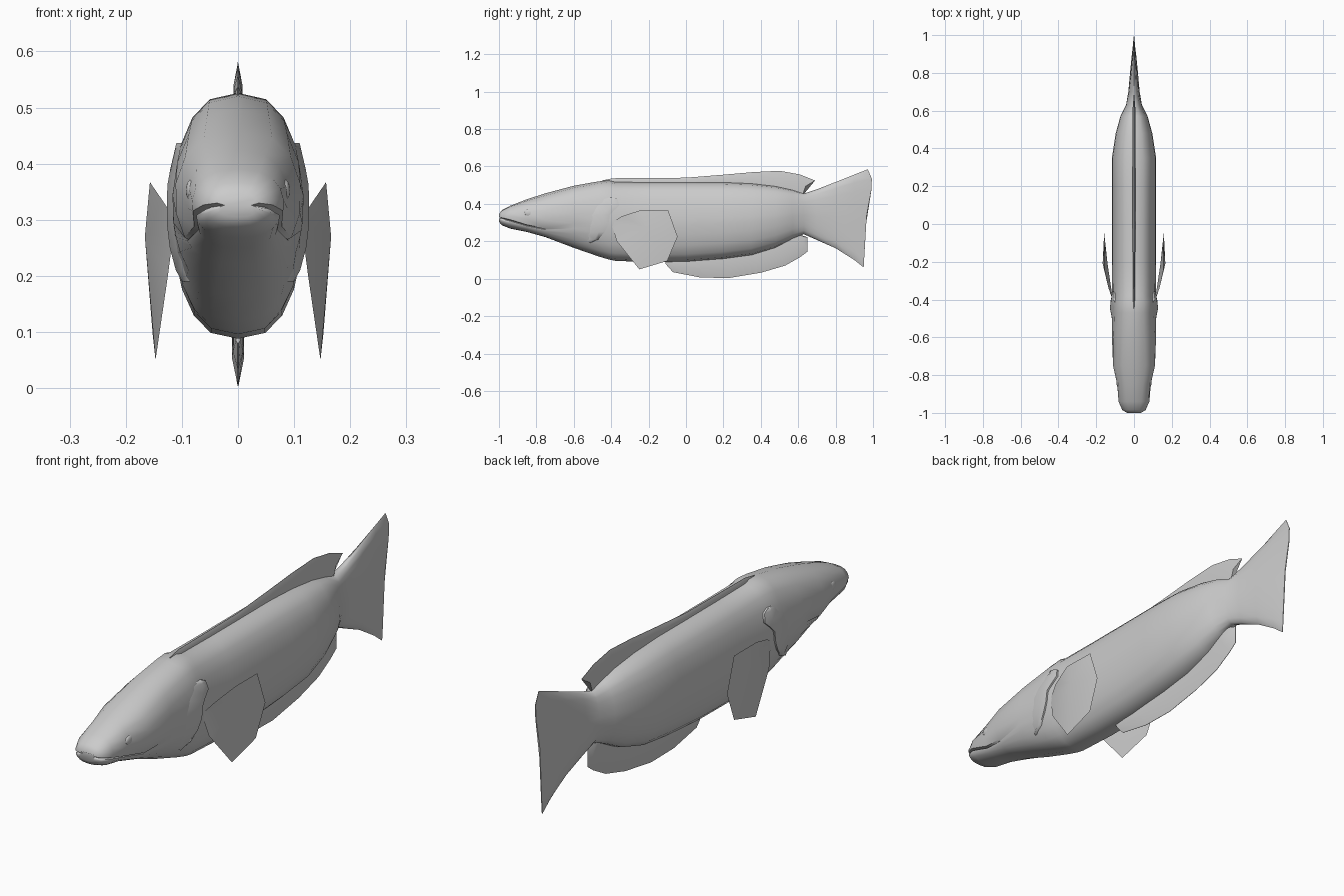
import bpy, bmesh, math

if "Cube" in bpy.data.objects:
    bpy.data.objects.remove(bpy.data.objects["Cube"], do_unlink=True)

grey = bpy.data.materials.new("plain grey")
grey.use_nodes = True
COLOR = (0.6, 0.6, 0.6, 1)
grey.diffuse_color = COLOR
grey.node_tree.nodes["Principled BSDF"].inputs["Base Color"].default_value = COLOR


def make(name, verts, faces, mirror=False, angle=40):
    """Mesh object with clean outward normals and smooth shading."""
    bm = bmesh.new()
    vs = [bm.verts.new(v) for v in verts]
    for f in faces:
        bm.faces.new([vs[i] for i in f])
    bmesh.ops.remove_doubles(bm, verts=bm.verts, dist=0.0004)
    bmesh.ops.recalc_face_normals(bm, faces=bm.faces)
    me = bpy.data.meshes.new(name)
    bm.to_mesh(me)
    bm.free()
    ob = bpy.data.objects.new(name, me)
    bpy.context.collection.objects.link(ob)
    me.materials.append(grey)
    if mirror:
        ob.modifiers.new("Mirror", 'MIRROR')
    bpy.ops.object.select_all(action='DESELECT')
    ob.select_set(True)
    bpy.context.view_layer.objects.active = ob
    bpy.ops.object.shade_smooth_by_angle(angle=math.radians(angle))
    return ob


def loft(rings):
    """Skin closed rings of equal length and cap both ends."""
    n = len(rings[0])
    verts = [p for r in rings for p in r]
    faces = [(k * n + i, k * n + (i + 1) % n, (k + 1) * n + (i + 1) % n, (k + 1) * n + i)
             for k in range(len(rings) - 1) for i in range(n)]
    faces += [tuple(range(n)), tuple(range(len(verts) - n, len(verts)))]
    return verts, faces


def lerp_table(table, t):
    for a, b in zip(table, table[1:]):
        if t <= b[0]:
            f = max(0, (t - a[0]) / (b[0] - a[0]))
            return [p + (q - p) * f for p, q in zip(a, b)]
    return list(table[-1])


# Body stations: y, top, bottom, half width
BODY = [(-1.0, .345, .305, .038), (-.985, .366, .286, .062), (-.94, .39, .268, .082),
        (-.85, .425, .25, .09), (-.75, .457, .222, .113), (-.6, .497, .165, .117),
        (-.47, .52, .12, .117), (-.41, .526, .102, .118), (-.38, .518, .096, .115),
        (-.2, .516, .088, .117), (0, .516, .09, .117), (.2, .516, .105, .117),
        (.35, .51, .125, .117), (.48, .495, .165, .097), (.57, .475, .213, .072),
        (.63, .455, .238, .042), (.7, .478, .207, .03), (.8, .517, .163, .021),
        (.9, .557, .10, .011), (.97, .585, .06, .002)]
# Mouth line: y, height, crease depth
MOUTH = [(-1, .326, .014), (-.94, .312, .016), (-.85, .285, .014),
         (-.77, .262, .008), (-.72, .27, 0), (-.4, .3, 0)]
# Trailing edge of the tail: height, y
TAIL_EDGE = [(.06, .95), (.15, .955), (.35, .967), (.52, 1.0), (.585, .972)]


def half_width(y, z):
    _, top, bot, w = lerp_table(BODY, y)
    c = max(-1, min(1, (z - (top + bot) / 2) / ((top - bot) / 2)))
    return w * (1 - c * c) ** 0.375


def body_ring(y, top, bot, w):
    mid, h = (top + bot) / 2, (top - bot) / 2
    _, mz, depth = lerp_table(MOUTH, y)
    tm = math.acos((mz - mid) / h) if y < -.4 else math.pi / 2
    up, low = 5, 5
    side = [(tm * i / up, 0) for i in range(up)]
    lip = .004 / h if depth else .08
    side += [(tm - lip, 0), (tm, depth), (tm + lip, depth * .25)]
    side += [(tm + (math.pi - tm) * i / low, 0) for i in range(1, low + 1)]
    pts = []
    for t, d in side:
        z = mid + h * math.cos(t)
        x = max(0, w * abs(math.sin(t)) ** .75 - d)
        yy = y
        if y > .95:
            yy = lerp_table(TAIL_EDGE, z)[1]
        elif y < -.999 and d:
            yy += d
        pts.append((x, yy, z))
    return pts + [(-x, yy, z) for x, yy, z in reversed(pts[1:-1])]


make("body_and_tail", *loft([body_ring(*s) for s in BODY]), angle=50)


def median_fin(name, rows):
    """Fin on the centre line; rows hold y/z of root, swell and edge, plus thickness."""
    rings = []
    for (ry, rz), (my, mz), (ey, ez), t in rows:
        rings.append([(t * .8, ry, rz), (t, my, mz), (.0008, ey, ez),
                      (-.0008, ey, ez), (-t, my, mz), (-t * .8, ry, rz)])
    make(name, *loft(rings))


# Dorsal fin, low at the front and lobed at the back
median_fin("dorsal_fin", [
    ((-.45, .50), (-.45, .515), (-.45, .525), .002),
    ((-.38, .50), (-.39, .525), (-.39, .537), .006),
    ((0, .50), (0, .527), (0, .54), .007),
    ((.2, .50), (.2, .535), (.2, .556), .007),
    ((.35, .49), (.36, .54), (.36, .57), .008),
    ((.48, .48), (.5, .54), (.5, .577), .008),
    ((.56, .46), (.6, .52), (.61, .557), .008),
    ((.62, .44), (.64, .495), (.69, .525), .005)])

# Long fin under the belly
median_fin("belly_fin", [
    ((-.11, .10), (-.11, .085), (-.11, .08), .004),
    ((-.05, .10), (-.06, .065), (-.07, .035), .009),
    ((.08, .11), (.08, .055), (.08, .006), .011),
    ((.22, .12), (.23, .06), (.23, .004), .011),
    ((.36, .14), (.39, .08), (.40, .032), .011),
    ((.47, .18), (.51, .115), (.53, .07), .011),
    ((.54, .215), (.59, .155), (.61, .115), .011),
    ((.58, .235), (.63, .19), (.65, .145), .010),
    ((.59, .24), (.64, .222), (.65, .222), .004)])

# Pectoral fins: rim with a bulged outer and inner face
rim = [(.112, -.40, .30), (.135, -.34, .335), (.157, -.24, .367), (.155, -.095, .365),
       (.158, -.045, .225), (.152, -.10, .095), (.147, -.25, .05), (.125, -.37, .20)]
n = len(rim)
make("pectoral_fin", rim + [(.166, -.21, .27), (.140, -.21, .23)],
     [(i, (i + 1) % n, c) for i in range(n) for c in (n, n + 1)], mirror=True)

# Gill covers: flaps that lift off the body at the rear edge (z, front y, rear y)
rings = []
for z, yf, yr in [(.437, -.43, -.39), (.425, -.47, -.365), (.39, -.50, -.358),
                  (.365, -.52, -.385), (.34, -.53, -.408), (.29, -.54, -.415),
                  (.25, -.54, -.435), (.21, -.535, -.47), (.19, -.525, -.515)]:
    ym = yf + (yr - yf) * .7
    wf, wm, wr = (half_width(y, z) for y in (yf, ym, yr))
    rings.append([(wf - .006, yf, z), (wm + .010, ym, z), (wr + .007, yr, z), (wr - .012, yr, z)])
make("gill_cover", *loft(rings), mirror=True, angle=60)

# Eyes: shallow bumps on the sides of the head
bpy.ops.mesh.primitive_uv_sphere_add(segments=16, ring_count=8, radius=1,
                                     location=(0, 0, 0))
eye = bpy.context.object
eye.name = "eye"
for v in eye.data.vertices:
    v.co = (.084 + v.co.x * .009, -.835 + v.co.y * .03, .352 + v.co.z * .02)
eye.data.materials.append(grey)
eye.modifiers.new("Mirror", 'MIRROR')
bpy.ops.object.shade_smooth_by_angle(angle=math.radians(60))
